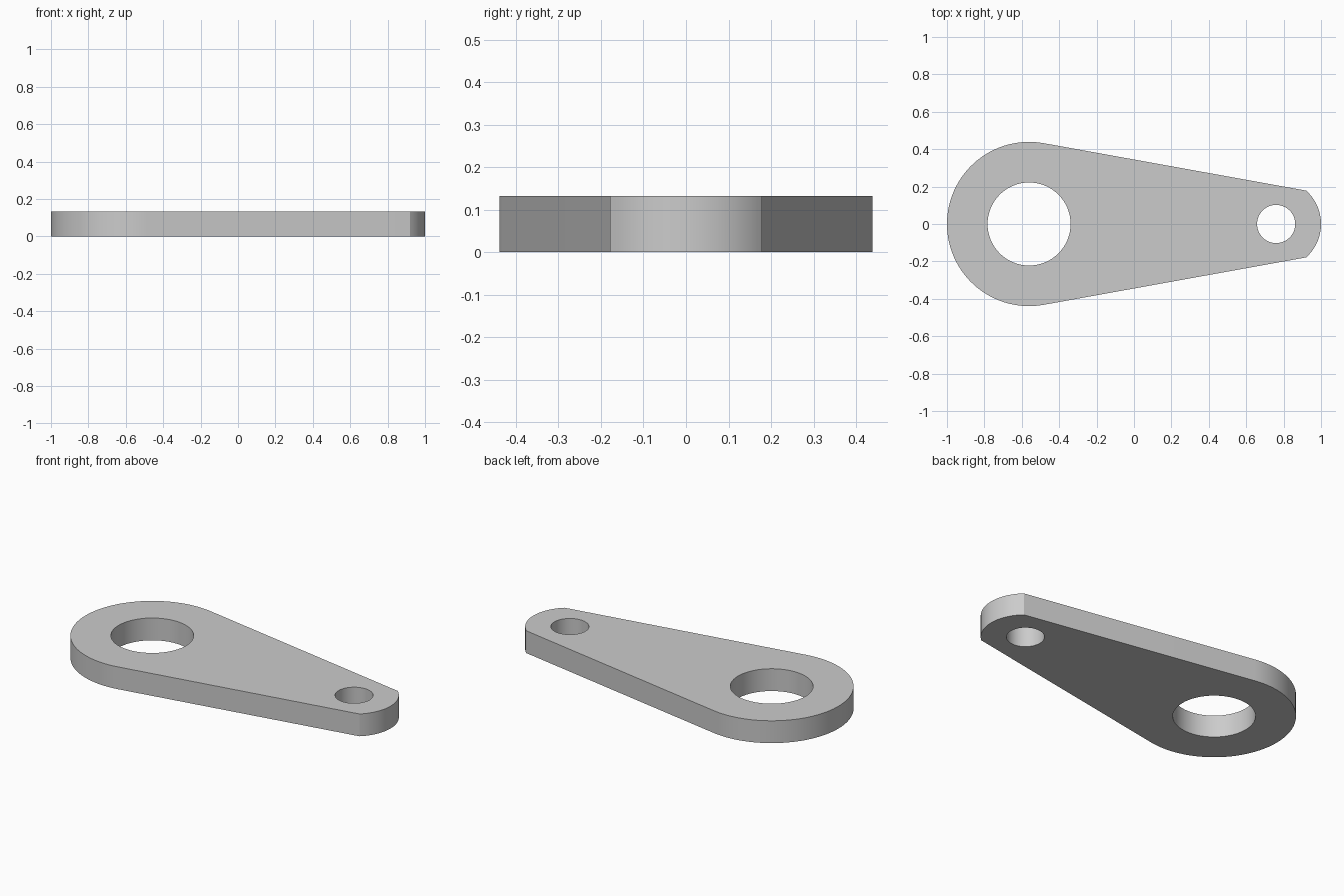
import bpy, bmesh
from math import acos, atan2, cos, sin, pi, radians

cube = bpy.data.objects.get("Cube")
if cube:
    bpy.data.objects.remove(cube)

THICK = 0.132
BIG_X, BIG_R, BIG_HOLE = -0.561, 0.439, 0.222
TIP_X, TIP_R, TIP_HOLE = 0.76, 0.24, 0.102
CORNER_X, CORNER_Y = 0.92, 0.178


def arc(cx, r, start, end, steps):
    """Points along an arc centred on the long axis, both ends included."""
    angles = [start + (end - start) * i / steps for i in range(steps + 1)]
    return [(cx + r * cos(a), r * sin(a), 0) for a in angles]


def add_loop(bm, points):
    verts = [bm.verts.new(p) for p in points]
    return [bm.edges.new((v, verts[i - 1])) for i, v in enumerate(verts)]


# Outline: round head, straight tangent sides, wider-than-flush rounded tip
dx = CORNER_X - BIG_X
tangent = atan2(CORNER_Y, dx) + acos(BIG_R / (dx ** 2 + CORNER_Y ** 2) ** 0.5)
corner = atan2(CORNER_Y, CORNER_X - TIP_X)
outline = arc(BIG_X, BIG_R, tangent, 2 * pi - tangent, 64)
outline += arc(TIP_X, TIP_R, -corner, corner, 24)

bm = bmesh.new()
edges = add_loop(bm, outline)
for cx, r in ((BIG_X, BIG_HOLE), (TIP_X, TIP_HOLE)):
    edges += add_loop(bm, arc(cx, r, 0, 2 * pi, 64)[:-1])

# Fill the outline around the two holes, then give it thickness
bmesh.ops.triangle_fill(bm, use_beauty=True, use_dissolve=False, edges=edges)
ext = bmesh.ops.extrude_face_region(bm, geom=bm.faces[:], use_keep_orig=True)
top = [g for g in ext["geom"] if isinstance(g, bmesh.types.BMVert)]
bmesh.ops.translate(bm, verts=top, vec=(0, 0, THICK))
bmesh.ops.recalc_face_normals(bm, faces=bm.faces[:])

mesh = bpy.data.meshes.new("link_plate")
bm.to_mesh(mesh)
bm.free()
plate = bpy.data.objects.new("link_plate", mesh)
bpy.context.collection.objects.link(plate)

# Plain grey metal
grey = bpy.data.materials.new("plain_grey")
grey.use_nodes = True
color = (0.6, 0.6, 0.6, 1)
grey.diffuse_color = color
grey.node_tree.nodes["Principled BSDF"].inputs["Base Color"].default_value = color
mesh.materials.append(grey)

bpy.ops.object.select_all(action="DESELECT")
plate.select_set(True)
bpy.context.view_layer.objects.active = plate
bpy.ops.object.shade_smooth_by_angle(angle=radians(30))
